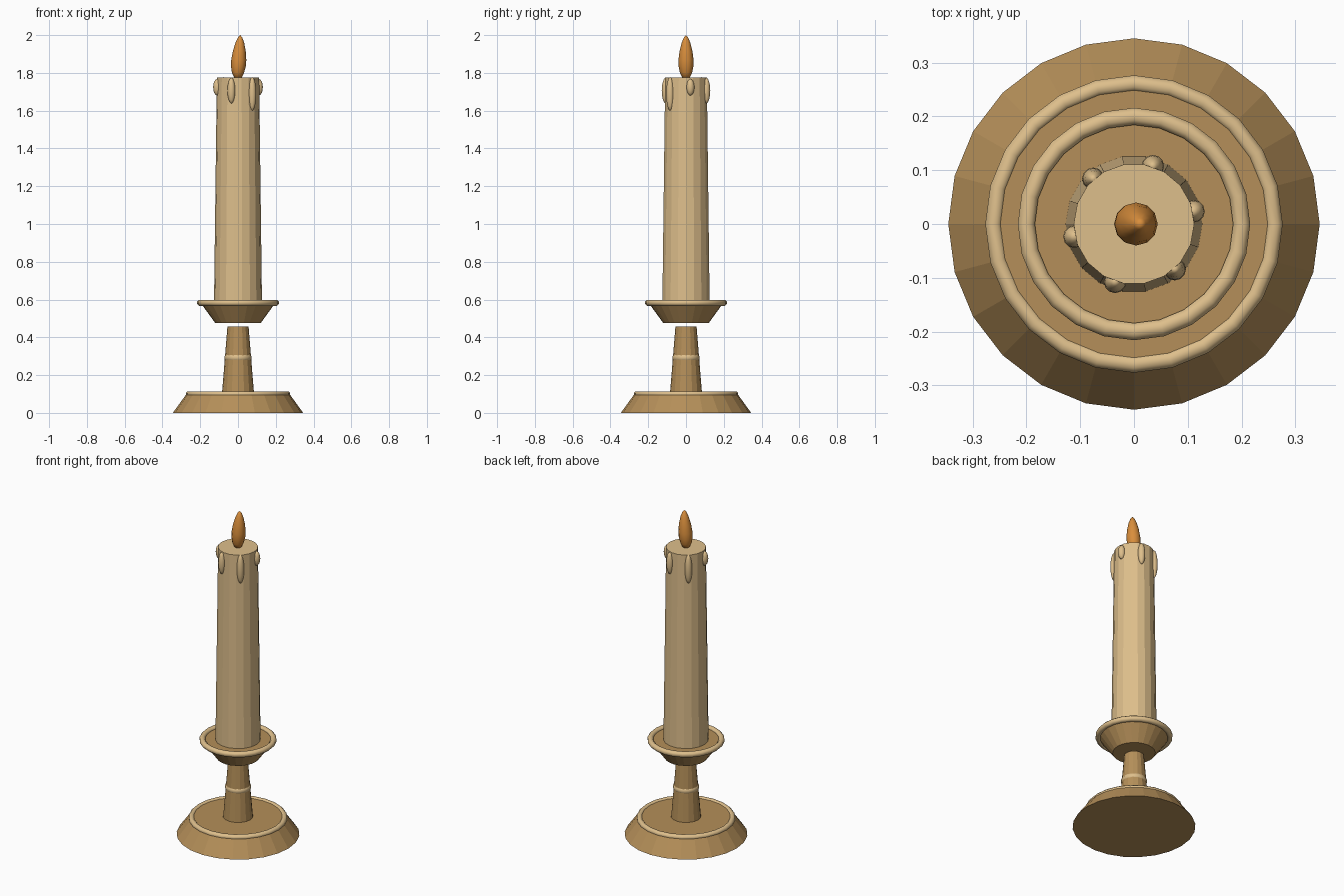
import bpy, math
from mathutils import Vector

if "Cube" in bpy.data.objects:
    bpy.data.objects.remove(bpy.data.objects["Cube"])


def material(name, rgb):
    m = bpy.data.materials.new(name)
    m.diffuse_color = (*rgb, 1)
    m.use_nodes = True
    m.node_tree.nodes["Principled BSDF"].inputs["Base Color"].default_value = m.diffuse_color
    return m


BRASS = material("brown_brass", (0.46, 0.275, 0.10))
WAX = material("cream_wax", (0.73, 0.52, 0.26))
FLAME = material("flame_orange", (0.69, 0.27, 0.045))


def lathe(name, profile, sides, mat, smooth=False, bend=None, closed=False):
    """Spin (radius, z) points, listed bottom to top, about the z axis."""
    verts, faces, rings = [], [], []
    for r, z in profile:
        ox = bend(z) if bend else 0
        if r == 0:
            rings.append([len(verts)] * sides)
            verts.append((ox, 0, z))
        else:
            rings.append(list(range(len(verts), len(verts) + sides)))
            for i in range(sides):
                a = 2 * math.pi * i / sides
                verts.append((ox + r * math.cos(a), r * math.sin(a), z))
    pairs = list(zip(rings, rings[1:]))
    if closed:
        pairs.append((rings[-1], rings[0]))
    for lo, hi in pairs:
        for i in range(sides):
            j = (i + 1) % sides
            f = list(dict.fromkeys((lo[i], lo[j], hi[j], hi[i])))
            if len(f) > 2:
                faces.append(f)
    if not closed:
        if profile[0][0] > 0:
            faces.append(rings[0][::-1])
        if profile[-1][0] > 0:
            faces.append(rings[-1])
    me = bpy.data.meshes.new(name)
    me.from_pydata(verts, [], faces)
    me.materials.append(mat)
    me.polygons.foreach_set("use_smooth", [smooth] * len(me.polygons))
    ob = bpy.data.objects.new(name, me)
    bpy.context.collection.objects.link(ob)
    return ob


def ring(name, radius, z, thick, sides, mat, steps=8):
    """Round moulding."""
    pts = [(radius + thick * math.cos(2 * math.pi * (k + 0.5) / steps),
            z + thick * math.sin(2 * math.pi * (k + 0.5) / steps)) for k in range(steps)]
    return lathe(name, pts, sides, mat, smooth=True, closed=True)


# holder: foot, stem and drip dish
lathe("foot", [(0.345, 0), (0.267, 0.108)], 24, BRASS)
ring("foot_rim", 0.261, 0.099, 0.0165, 24, WAX)
lathe("stem", [(0.085, 0.10), (0.056, 0.457)], 16, BRASS)
ring("stem_band", 0.05, 0.292, 0.0235, 24, WAX, 10)
lathe("dish", [(0.12, 0.475), (0.2, 0.585)], 24, BRASS)
ring("dish_rim", 0.2, 0.583, 0.0172, 24, WAX)

# candle and its flame, which leans slightly to the right at the tip
lathe("candle", [(0.127, 0.58), (0.112, 1.775)], 18, WAX)
lathe("flame", [(0, 1.768), (0.02, 1.776), (0.032, 1.80), (0.039, 1.835), (0.04, 1.868),
                (0.034, 1.915), (0.023, 1.96), (0.011, 1.988), (0, 2.0)], 12, FLAME,
      smooth=True, bend=lambda z: 0.012 * max(0, (z - 1.80) / 0.2))

# wax drips around the top edge, cycling short, medium, long
spans = [(1.68, 1.768), (1.638, 1.774), (1.60, 1.778)]
for n in range(6):
    lo, hi = spans[n % 3]
    half = (hi - lo) / 2
    prof = [(0 if k in (0, 8) else 0.021 * math.sin(math.pi * k / 8),
             -half * math.cos(math.pi * k / 8)) for k in range(9)]
    drip = lathe(f"wax_drip_{n + 1}", prof, 12, WAX, smooth=True)
    a = math.radians(12 + 60 * n)
    drip.location = Vector((0.113 * math.cos(a), 0.113 * math.sin(a), (lo + hi) / 2))
